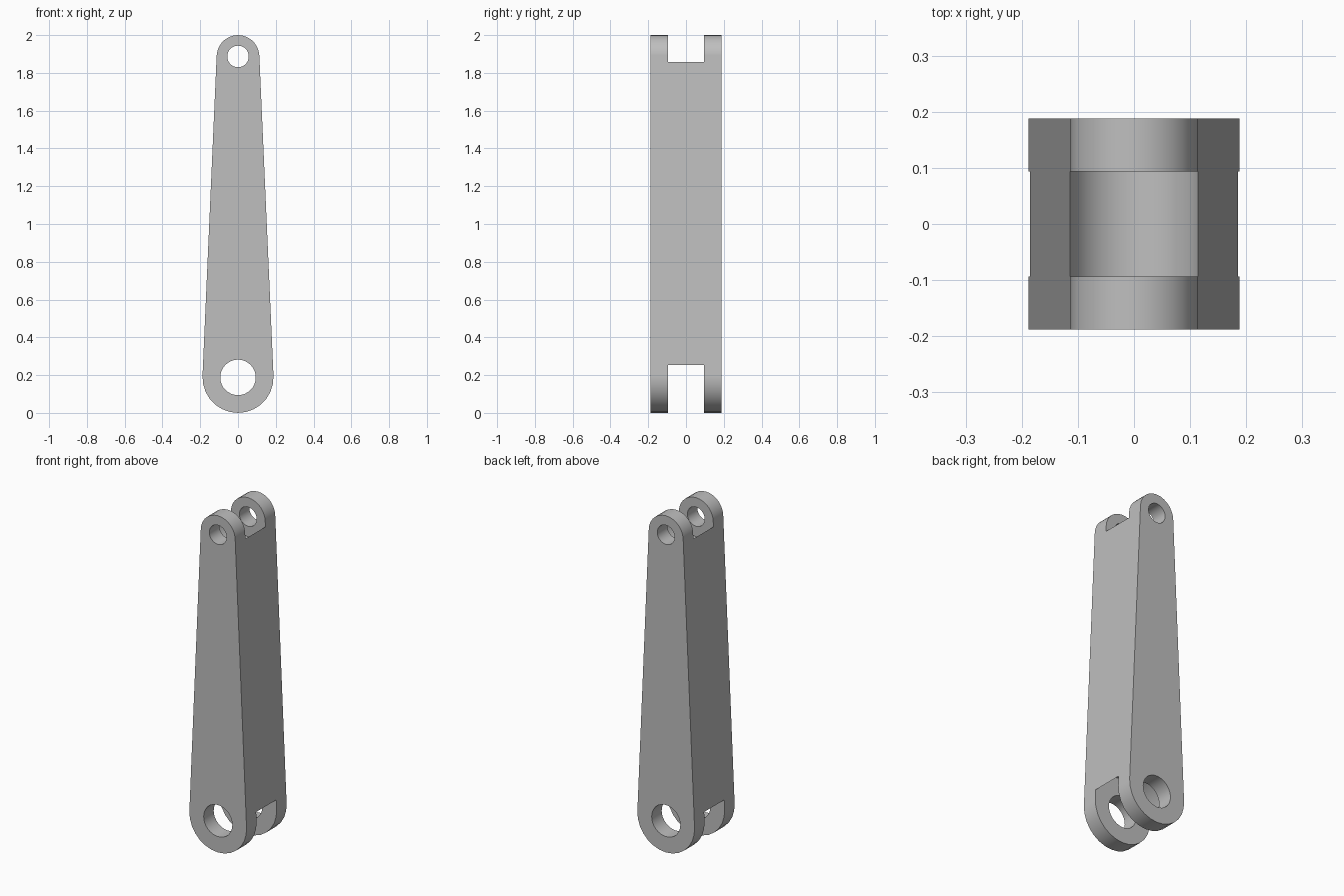
import bpy, bmesh, math

cube = bpy.data.objects.get("Cube")
if cube:
    bpy.data.objects.remove(cube, do_unlink=True)

HALF_DEPTH = 0.188
SLOT_HALF = 0.094
LOW_R, TOP_R = 0.188, 0.113
LOW_Z, TOP_Z = LOW_R, 2 - TOP_R

grey = bpy.data.materials.new("plain grey")
grey.use_nodes = True
grey.diffuse_color = (0.52, 0.52, 0.52, 1)
grey.node_tree.nodes["Principled BSDF"].inputs["Base Color"].default_value = grey.diffuse_color


def prism(name, outline, half_depth):
    """Extrude an x-z outline along y, centred on y = 0."""
    bm = bmesh.new()
    face = bm.faces.new([bm.verts.new((x, -half_depth, z)) for x, z in outline])
    side = bmesh.ops.extrude_face_region(bm, geom=[face])["geom"]
    verts = [v for v in side if isinstance(v, bmesh.types.BMVert)]
    bmesh.ops.translate(bm, verts=verts, vec=(0, 2 * half_depth, 0))
    bmesh.ops.recalc_face_normals(bm, faces=bm.faces)
    mesh = bpy.data.meshes.new(name)
    bm.to_mesh(mesh)
    bm.free()
    mesh.materials.append(grey)
    obj = bpy.data.objects.new(name, mesh)
    bpy.context.collection.objects.link(obj)
    return obj


def arc(radius, z, start, end, steps):
    angles = [start + (end - start) * i / steps for i in range(steps + 1)]
    return [(radius * math.cos(a), z + radius * math.sin(a)) for a in angles]


# Tapered link: two round ends joined by tangent sides
tilt = math.asin((LOW_R - TOP_R) / (TOP_Z - LOW_Z))
outline = arc(TOP_R, TOP_Z, tilt, math.pi - tilt, 14)
outline += arc(LOW_R, LOW_Z, math.pi - tilt, 2 * math.pi + tilt, 14)
link = prism("tapered_link", outline, HALF_DEPTH)


def cut(name, radius, z, half_depth):
    """Cut a round opening along y out of the link."""
    circle = arc(radius, z, 0, 2 * math.pi, 32)[:-1]
    cutter = prism(name, circle, half_depth)
    cutter.hide_render = True
    bpy.ops.object.select_all(action="DESELECT")
    bpy.context.view_layer.objects.active = link
    link.select_set(True)
    mod = link.modifiers.new(name, "BOOLEAN")
    mod.operation = "DIFFERENCE"
    mod.solver = "EXACT"
    mod.object = cutter
    bpy.ops.object.modifier_apply(modifier=mod.name)
    bpy.data.objects.remove(cutter, do_unlink=True)


# Fork slots with rounded floors, then pin holes through the lugs
for label, radius, z, hole in (("top", TOP_R, TOP_Z, 0.057), ("lower", LOW_R, LOW_Z, 0.094)):
    cut(label + "_fork_slot", radius * 1.05, z, SLOT_HALF)
    cut(label + "_pin_hole", hole, z, HALF_DEPTH * 2)

# Smooth curves, flat faces
bpy.ops.object.shade_smooth_by_angle(angle=math.radians(30))
weighted = link.modifiers.new("flat_sides", "WEIGHTED_NORMAL")
weighted.keep_sharp = True
